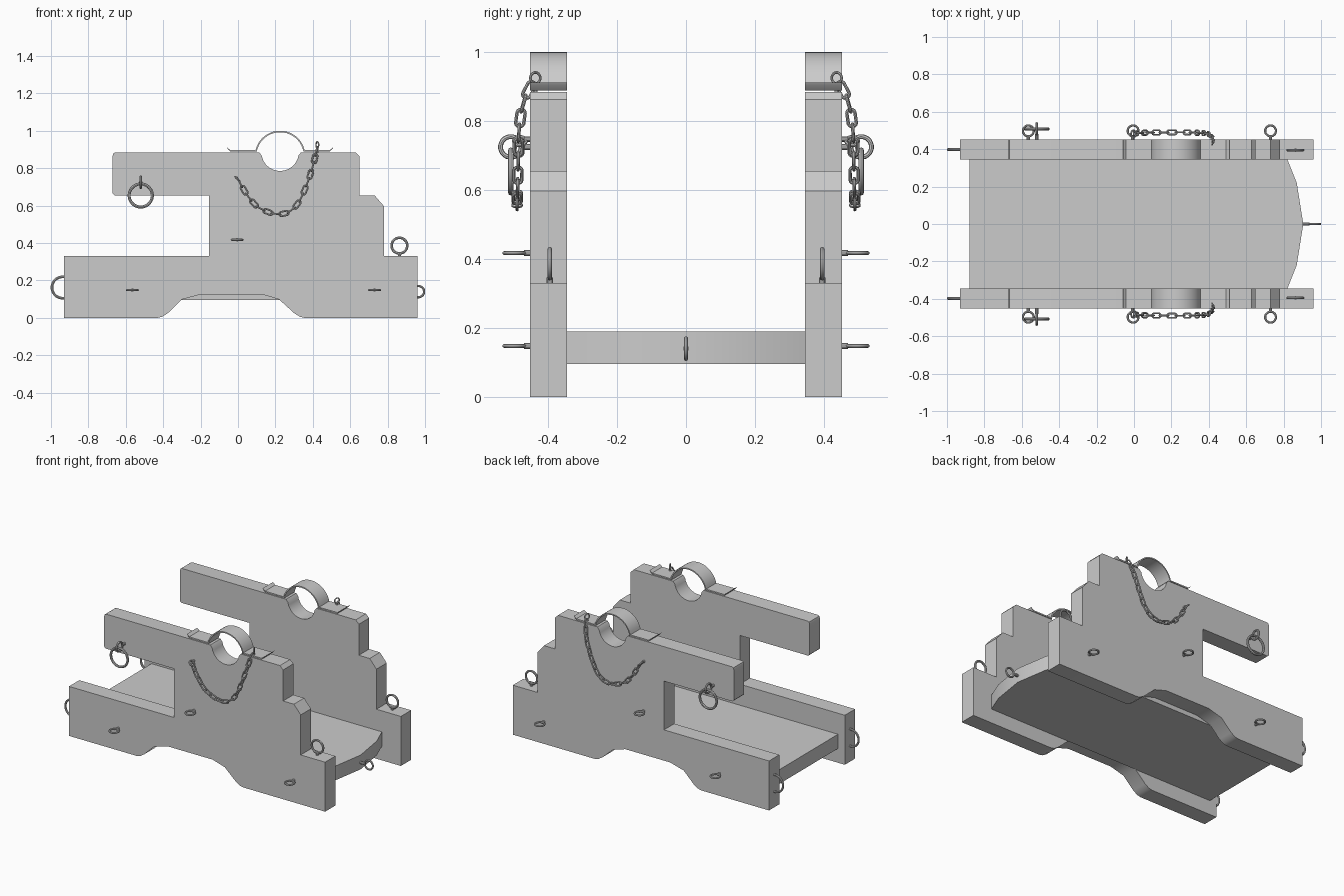
import bpy, bmesh
from math import sin, cos, pi, radians, sqrt
from mathutils import Vector as V

if "Cube" in bpy.data.objects:
    bpy.data.objects.remove(bpy.data.objects["Cube"])

Y0, Y1 = 0.345, 0.453          # inner and outer face of the side cheeks
X, Y, Z = V((1, 0, 0)), V((0, 1, 0)), V((0, 0, 1))


def finish(bm, name, mirror=True, angle=30):
    bmesh.ops.recalc_face_normals(bm, faces=bm.faces)
    me = bpy.data.meshes.new(name)
    bm.to_mesh(me)
    bm.free()
    ob = bpy.data.objects.new(name, me)
    bpy.context.collection.objects.link(ob)
    if mirror:
        m = ob.modifiers.new("mirror", 'MIRROR')
        m.use_axis = (False, True, False)
        m.use_mirror_merge = False
    bpy.ops.object.select_all(action='DESELECT')
    ob.select_set(True)
    bpy.context.view_layer.objects.active = ob
    bpy.ops.object.shade_smooth_by_angle(angle=radians(angle))
    return ob


def prism(name, pts, direction, mirror=True):
    """Extrude a closed outline along a direction."""
    bm = bmesh.new()
    f = bm.faces.new([bm.verts.new(p) for p in pts])
    ext = bmesh.ops.extrude_face_region(bm, geom=[f])
    bmesh.ops.translate(bm, vec=direction,
                        verts=[v for v in ext['geom'] if isinstance(v, bmesh.types.BMVert)])
    return finish(bm, name, mirror)


def cheek(name, xz):
    return prism(name, [(x, Y0, z) for x, z in xz], V((0, Y1 - Y0, 0)))


def tube(bm, path, normal, r, sides=8):
    """Closed round wire following a planar path."""
    n, rings = len(path), []
    for i, p in enumerate(path):
        t = (path[(i + 1) % n] - path[i - 1]).normalized()
        b = t.cross(normal)
        rings.append([bm.verts.new(p + r * (cos(a) * normal + sin(a) * b))
                      for a in (2 * pi * k / sides for k in range(sides))])
    for i in range(n):
        A, B = rings[i], rings[(i + 1) % n]
        for k in range(sides):
            bm.faces.new((A[k], A[(k + 1) % sides], B[(k + 1) % sides], B[k]))


def loop(bm, c, u, v, R, r, stretch=0.0, n=24):
    """Ring in the plane u,v; stretch makes it an oval link along u."""
    path = []
    for i in range(n):
        a = 2 * pi * (i + 0.5) / n
        path.append(V(c) + u * (R * cos(a) + (stretch if cos(a) > 0 else -stretch)) + v * R * sin(a))
    tube(bm, path, u.cross(v).normalized(), r)


def rod(bm, a, b, r):
    a, b = V(a), V(b)
    q = (b - a).to_track_quat('Z', 'Y').to_matrix().to_4x4()
    q.translation = (a + b) / 2
    bmesh.ops.create_cone(bm, cap_ends=True, segments=10, radius1=r, radius2=r,
                          depth=(b - a).length, matrix=q)


def arc(cx, cz, r, a0, a1, n):
    return [(cx + r * cos(radians(a0 + (a1 - a0) * i / n)),
             cz + r * sin(radians(a0 + (a1 - a0) * i / n))) for i in range(n + 1)]


# Stepped side cheeks
cheek("lower_cheek", [(-.93, 0), (-.43, 0), (-.405, .006), (-.375, .025), (-.30, .098), (-.20, .125),
                      (.13, .125), (.22, .098), (.30, .025), (.33, .006), (.355, 0),
                      (.96, 0), (.96, .33), (-.93, .33)])
cheek("middle_cheek", [(-.155, .33), (.78, .33), (.78, .597), (.73, .655), (-.155, .655)])
notch = arc(.225, .885, .1, 350, 190, 16)
cheek("upper_cheek", [(-.66, .655), (.65, .655), (.65, .862), (.627, .885), (.337, .885)] + notch +
      [(.113, .885), (-.655, .885), (-.666, .88), (-.67, .868), (-.67, .665)])

# Curved barrel strap with flared flanges
h = .897 - .865
top = [(.51, .912), (.492, .898)] + arc(.225, .865, .135, 13.7, 166.3, 20) + [(-.042, .898), (-.06, .912)]
inner = arc(.225, .865, .127, 11, 169, 20)
under = [(-.056, .905), (-.04, .889)] + inner[::-1] + [(.49, .889), (.506, .905)]
cheek("barrel_strap", top + under)

# Floor plate with bowed front end
prism("floor_plate", [(-.88, -Y0, .095), (.82, -Y0, .095), (.87, -.22, .095), (.905, 0, .095),
                      (.87, .22, .095), (.82, Y0, .095), (-.88, Y0, .095)], V((0, 0, .095)), False)

# Horizontal eyes on the outer faces
bm = bmesh.new()
for x, z in ((-.565, .148), (.73, .148), (-.005, .417)):
    loop(bm, (x, .498, z), X, Y, .029, .006)
    rod(bm, (x, .44, z), (x, .47, z), .009)
finish(bm, "side_eyes")

# Upright rings on the front top and rear ends
bm = bmesh.new()
loop(bm, (.863, .395, .386), X, Z, .042, .007)
rod(bm, (.863, .395, .32), (.863, .395, .347), .009)
finish(bm, "top_rings")
bm = bmesh.new()
loop(bm, (-.938, .398, .162), X, Z, .057, .007)
finish(bm, "rear_rings")
bm = bmesh.new()
loop(bm, (.965, 0, .14), X, Z, .030, .006)
rod(bm, (.89, 0, .14), (.937, 0, .14), .009)
finish(bm, "plate_ring", False)

# Hanging ring and its eye
bm = bmesh.new()
loop(bm, (-.52, .508, .725), Y, Z, .030, .007)
rod(bm, (-.52, .44, .725), (-.52, .48, .725), .009)
loop(bm, (-.52, .508, .654), X, Z, .062, .008, n=32)
finish(bm, "hanging_ring")

# Chain resampled along its hanging curve, alternate links turned a quarter
curve = [V(p) for p in ((0, .482, .74), (.022, .486, .70), (.055, .488, .645), (.105, .489, .59),
                        (.17, .49, .56), (.235, .49, .552), (.285, .49, .568), (.325, .488, .615),
                        (.36, .487, .69), (.39, .485, .775), (.412, .474, .855), (.422, .445, .91))]
total = sum((b - a).length for a, b in zip(curve, curve[1:]))


def along(d):
    for a, b in zip(curve, curve[1:]):
        s = (b - a).length
        if d <= s:
            break
        d -= s
    return a + (b - a) * min(d / s, 1)


bm = bmesh.new()
count = 17
for i in range(count):
    a, b = along(total * i / count), along(total * (i + 1) / count)
    u = (b - a).normalized()
    w = u.cross(Y).normalized()
    v = w if i % 2 else u.cross(w).normalized()
    loop(bm, (a + b) / 2, u, v, .012, .0048, stretch=(b - a).length / 2 - .008, n=16)
finish(bm, "chain")

# Chain anchor eye and locking pin
bm = bmesh.new()
loop(bm, (-.003, .482, .742), (X - Z).normalized(), Y, .018, .005)
rod(bm, (-.008, .44, .748), (-.008, .47, .748), .008)
finish(bm, "chain_eye")
bm = bmesh.new()
loop(bm, (.424, .437, .925), (X * .5 + Y).normalized(), Z, .016, .004)
rod(bm, (.424, .437, .87), (.424, .437, .912), .007)
finish(bm, "strap_pin")
